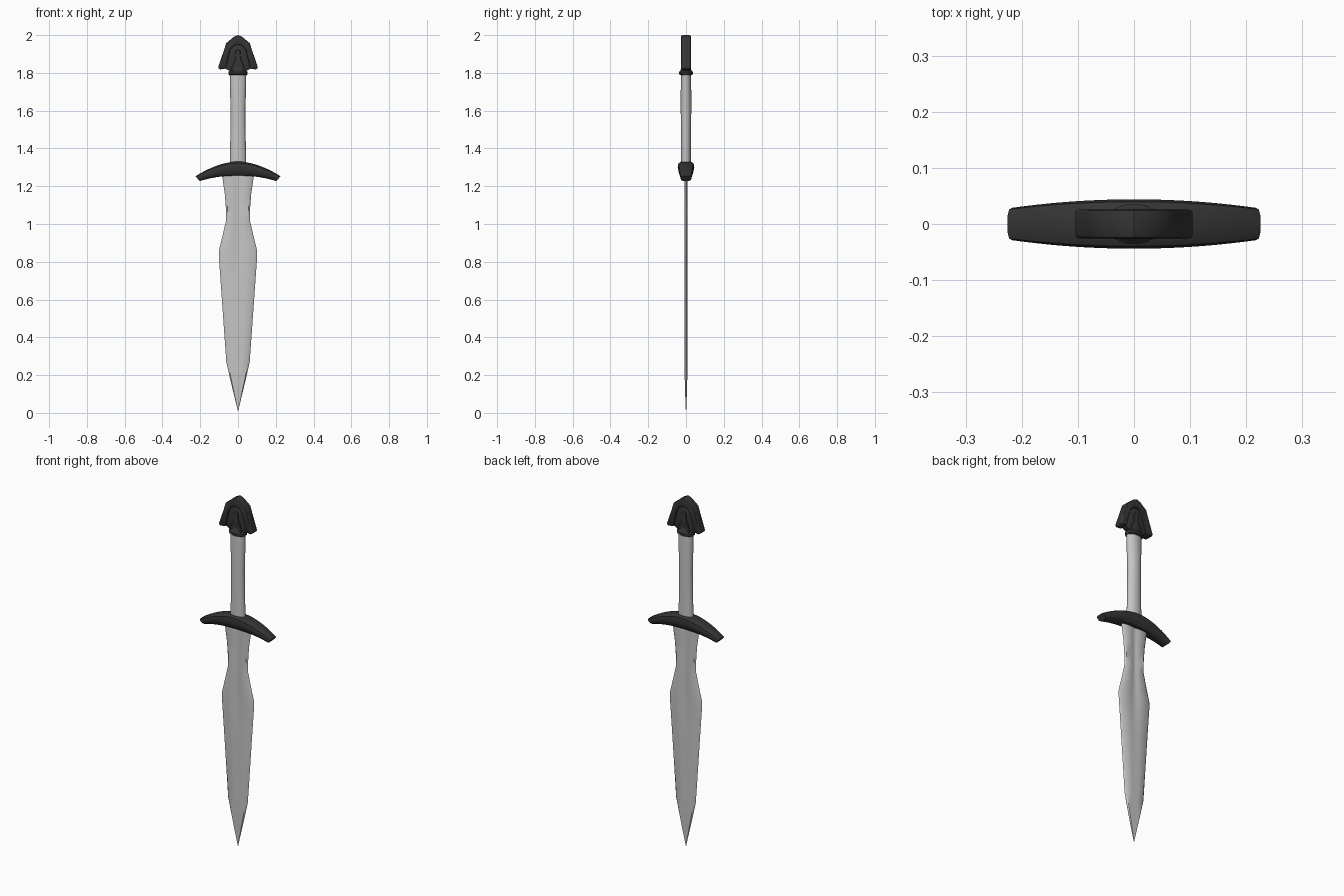
import bpy, bmesh, math

if "Cube" in bpy.data.objects:
    bpy.data.objects.remove(bpy.data.objects["Cube"])


def material(name, value):
    m = bpy.data.materials.new(name)
    m.use_nodes = True
    colour = (value, value, value, 1)
    m.diffuse_color = colour
    m.node_tree.nodes["Principled BSDF"].inputs["Base Color"].default_value = colour
    return m


steel = material("light steel", 0.56)
dark = material("dark iron", 0.035)


def finish(name, bm, mat, angle=35, bevel=0):
    bmesh.ops.recalc_face_normals(bm, faces=bm.faces)
    mesh = bpy.data.meshes.new(name)
    bm.to_mesh(mesh)
    bm.free()
    mesh.materials.append(mat)
    ob = bpy.data.objects.new(name, mesh)
    bpy.context.collection.objects.link(ob)
    bpy.ops.object.select_all(action="DESELECT")
    ob.select_set(True)
    bpy.context.view_layer.objects.active = ob
    if bevel:
        mod = ob.modifiers.new("Bevel", "BEVEL")
        mod.width, mod.segments = bevel, 2
        mod.limit_method, mod.angle_limit = "ANGLE", math.radians(50)
        bpy.ops.object.modifier_apply(modifier=mod.name)
    bpy.ops.object.shade_smooth_by_angle(angle=math.radians(angle))
    return ob


def loft(name, rings, mat, angle=35):
    """Skin a series of equal-sized closed rings and cap both ends."""
    bm = bmesh.new()
    loops = [[bm.verts.new(p) for p in ring] for ring in rings]
    for a, b in zip(loops, loops[1:]):
        for i in range(len(a)):
            j = (i + 1) % len(a)
            bm.faces.new((a[i], a[j], b[j], b[i]))
    bm.faces.new(loops[0])
    bm.faces.new(loops[-1])
    return finish(name, bm, mat, angle)


def ellipse(rx, ry, z, n=24):
    return [(rx * math.cos(math.tau * i / n), ry * math.sin(math.tau * i / n), z)
            for i in range(n)]


def slab(name, outline, depth, mat, bevel):
    """Extrude a mirrored half outline (x, z) to +/- depth in y."""
    full = outline + [(-x, z) for x, z in reversed(outline) if x > 0]
    bm = bmesh.new()
    face = bm.faces.new([bm.verts.new((x, -depth, z)) for x, z in full])
    out = bmesh.ops.extrude_face_region(bm, geom=[face])
    for v in out["geom"]:
        if isinstance(v, bmesh.types.BMVert):
            v.co.y = depth
    return finish(name, bm, mat, 40, bevel)


# Blade: leaf shape with bevelled edges and a fading central groove
def blade_ring(z, w, t, groove):
    half = [(w, 0), (w * 0.86, t), (w * 0.32, t), (w * 0.14, t - groove * 0.7), (0, t - groove)]
    upper = half + [(-x, y) for x, y in half[-2::-1]]
    lower = [(x, -y) for x, y in upper[-2:0:-1]]
    return [(x, y, z) for x, y in upper + lower]


blade = [(0.01, 0.001, 0.001, 0), (0.11, 0.025, 0.005, 0), (0.19, 0.044, 0.007, 0),
         (0.27, 0.062, 0.008, 0), (0.64, 0.088, 0.008, 0), (0.75, 0.096, 0.008, 0.003),
         (0.82, 0.101, 0.008, 0.005), (0.86, 0.101, 0.008, 0.005), (0.95, 0.079, 0.008, 0.005),
         (1.02, 0.063, 0.008, 0.005), (1.08, 0.064, 0.008, 0.005),
         (1.16, 0.070, 0.008, 0.005), (1.22, 0.079, 0.009, 0.005), (1.28, 0.086, 0.009, 0.005)]
loft("blade", [blade_ring(*s) for s in blade], steel, 40)

# Grip: slightly waisted oval handle
grip = [(0.044, 0.026, 1.30), (0.043, 0.026, 1.36), (0.039, 0.027, 1.52),
        (0.039, 0.028, 1.60), (0.042, 0.028, 1.70), (0.044, 0.026, 1.80)]
loft("grip", [ellipse(*s) for s in grip], steel)


# Crossguard: drooping bar with chamfered section and slanted ends
def guard_ring(u):
    top_x, low_x = 0.225 * u, 0.203 * u
    top = 1.331 - 0.078 * abs(u) ** 1.8
    low = 1.256 - 0.029 * abs(u) ** 2.2
    d = 0.044 - 0.015 * u * u
    section = [(0.55, 1), (0.9, 0.88), (1, 0.6), (0.88, 0.22), (0.55, 0)]
    section += [(-y, k) for y, k in reversed(section)]
    return [(low_x + (top_x - low_x) * k, y * d, low + (top - low) * k) for y, k in section]


loft("crossguard", [guard_ring(i / 10) for i in range(-10, 11)], dark, 45)

# Collar under the pommel
collar = [(0.046, 0.030, 1.788), (0.051, 0.036, 1.793), (0.051, 0.036, 1.806),
          (0.044, 0.029, 1.812), (0.040, 0.024, 1.835)]
loft("pommel_collar", [ellipse(*s) for s in collar], dark, 45)

# Pommel: hood-shaped arch around a recessed core with a flared stem
hood = [(0, 2.0), (0.022, 1.991), (0.062, 1.958), (0.076, 1.915), (0.106, 1.828), (0.098, 1.818),
        (0.066, 1.822), (0.054, 1.870), (0.040, 1.925), (0.020, 1.945), (0, 1.950)]
hood_outline = hood[:-1]
bm = bmesh.new()
for side in (1, -1):
    bm.faces.new([bm.verts.new((side * x, -0.026, z)) for x, z in hood])
bmesh.ops.remove_doubles(bm, verts=bm.verts, dist=0.0001)
bmesh.ops.recalc_face_normals(bm, faces=bm.faces)
out = bmesh.ops.extrude_face_region(bm, geom=bm.faces[:])
for v in out["geom"]:
    if isinstance(v, bmesh.types.BMVert):
        v.co.y = 0.026
finish("pommel_hood", bm, dark, 40, 0.008)

slab("pommel_core", [(0, 1.96), (0.030, 1.945), (0.050, 1.910), (0.072, 1.825), (0.045, 1.812),
                     (0, 1.812)], 0.015, dark, 0.003)
slab("pommel_stem", [(0, 1.925), (0.012, 1.915), (0.016, 1.870), (0.036, 1.825),
                     (0.034, 1.810), (0, 1.810)], 0.023, dark, 0.005)
